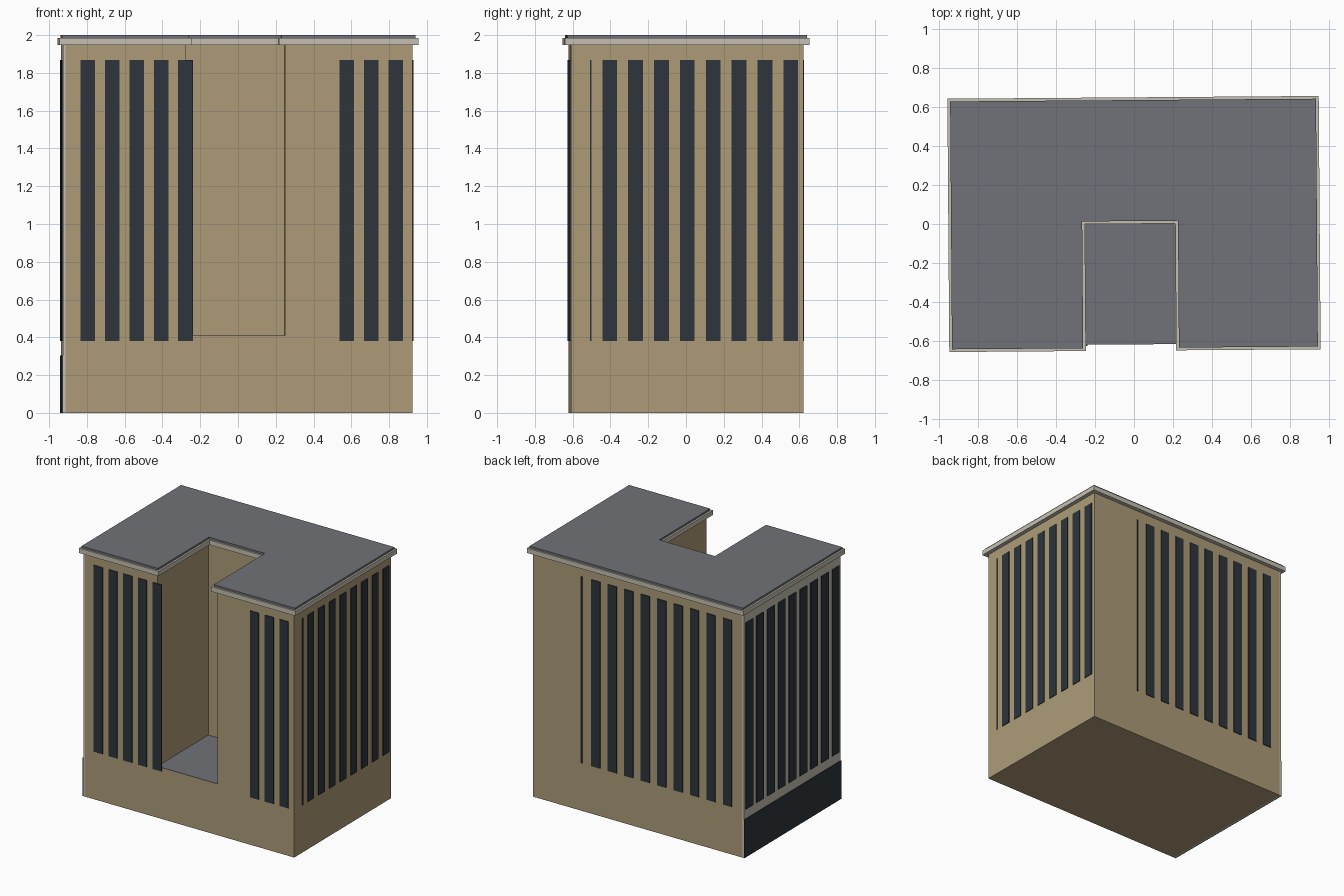
import bpy, bmesh
from mathutils import Matrix

if "Cube" in bpy.data.objects:
    bpy.data.objects.remove(bpy.data.objects["Cube"])

TURN = Matrix.Rotation(0.0075, 4, 'Z')   # whole block sits very slightly turned


def material(name, rgb):
    m = bpy.data.materials.new(name)
    m.diffuse_color = (*rgb, 1)
    m.use_nodes = True
    m.node_tree.nodes["Principled BSDF"].inputs["Base Color"].default_value = m.diffuse_color
    return m


TAN = material("tan_wall", (0.42, 0.33, 0.185))
GLASS = material("dark_glass", (0.026, 0.036, 0.045))
ROOF = material("grey_roof", (0.165, 0.168, 0.188))
STONE = material("pale_stone", (0.56, 0.53, 0.45))


def finish(name, bm, mat):
    bmesh.ops.recalc_face_normals(bm, faces=bm.faces)
    bm.transform(TURN)
    me = bpy.data.meshes.new(name)
    bm.to_mesh(me)
    bm.free()
    ob = bpy.data.objects.new(name, me)
    bpy.context.collection.objects.link(ob)
    if mat:
        me.materials.append(mat)
    return ob


def add_box(bm, x0, x1, y0, y1, z0, z1):
    m = Matrix.Translation(((x0 + x1) / 2, (y0 + y1) / 2, (z0 + z1) / 2))
    bmesh.ops.create_cube(bm, size=1, matrix=m @ Matrix.Diagonal((x1 - x0, y1 - y0, z1 - z0, 1)))


def boxes(name, mat, *dims):
    bm = bmesh.new()
    for d in dims:
        add_box(bm, *d)
    return finish(name, bm, mat)


# Body half sizes, courtyard notch and heights
HX, HY = 0.918, 0.616
NX0, NX1, NY = -0.283, 0.243, 0.033
WALL_TOP, FLOOR = 1.947, 0.41
WZ0, WZ1 = 0.381, 1.868
T = 0.006


def u_slab(name, mat, o, z0, z1):
    """U-shaped slab following the plan, pushed out by o."""
    pts = [(-HX - o, -HY - o), (NX0 + o, -HY - o), (NX0 + o, NY - o), (NX1 - o, NY - o),
           (NX1 - o, -HY - o), (HX + o, -HY - o), (HX + o, HY + o), (-HX - o, HY + o)]
    bm = bmesh.new()
    f = bm.faces.new([bm.verts.new((x, y, z0)) for x, y in pts])
    r = bmesh.ops.extrude_face_region(bm, geom=[f])
    up = [v for v in r["geom"] if isinstance(v, bmesh.types.BMVert)]
    bmesh.ops.translate(bm, verts=up, vec=(0, 0, z1 - z0))
    return finish(name, bm, mat)


# Body with the courtyard cut out above the ground floor
body = boxes("building_body", TAN, (-HX, HX, -HY, HY, 0, WALL_TOP))
cutter = boxes("courtyard_cutter", TAN, (NX0, NX1, -HY - 0.2, NY, FLOOR - 0.003, 2.3))
cutter.hide_render = True
cutter.hide_set(True)
mod = body.modifiers.new("courtyard", 'BOOLEAN')
mod.operation = 'DIFFERENCE'
mod.solver = 'EXACT'
mod.object = cutter
boxes("courtyard_floor", ROOF, (NX0, NX1, -HY, NY, FLOOR - 0.003, FLOOR))

# Cornice and roof
u_slab("cornice", STONE, 0.032, WALL_TOP, 1.985)
u_slab("roof", ROOF, 0.018, 1.985, 2.0)

# Front window strips, one lapping the courtyard corner
W = 0.039
front = [-0.80 + 0.1295 * i for i in range(5)] + [0.571 + 0.1295 * i for i in range(3)]
boxes("front_windows", GLASS, *[(c - W, c + W, -HY - T, -HY, WZ0, WZ1) for c in front])

# Right window strips plus the sliver at the front end
right = [(0.548 - 0.137 * i, W) for i in range(8)] + [(-0.512, 0.004)]
boxes("right_windows", GLASS, *[(HX, HX + T, c - w, c + w, WZ0, WZ1) for c, w in right])

# Back window strips plus the sliver
back = [(0.365 - 0.1444 * i, W) for i in range(9)] + [(0.49, 0.006)]
boxes("back_windows", GLASS, *[(c - w, c + w, HY, HY + T, WZ0, WZ1) for c, w in back])

# Left side: pale stone facing, dark plinth and window strips
LX = -HX - 0.014
boxes("left_facing", STONE, (LX, -HX, -HY, HY, 0, WALL_TOP))
boxes("left_plinth", GLASS, (LX - T, LX, -HY, HY, 0, 0.305))
boxes("left_windows", GLASS,
      *[(LX - T, LX, c - 0.046, c + 0.046, WZ0, WZ1) for c in [0.55 - 0.1375 * i for i in range(9)]])
